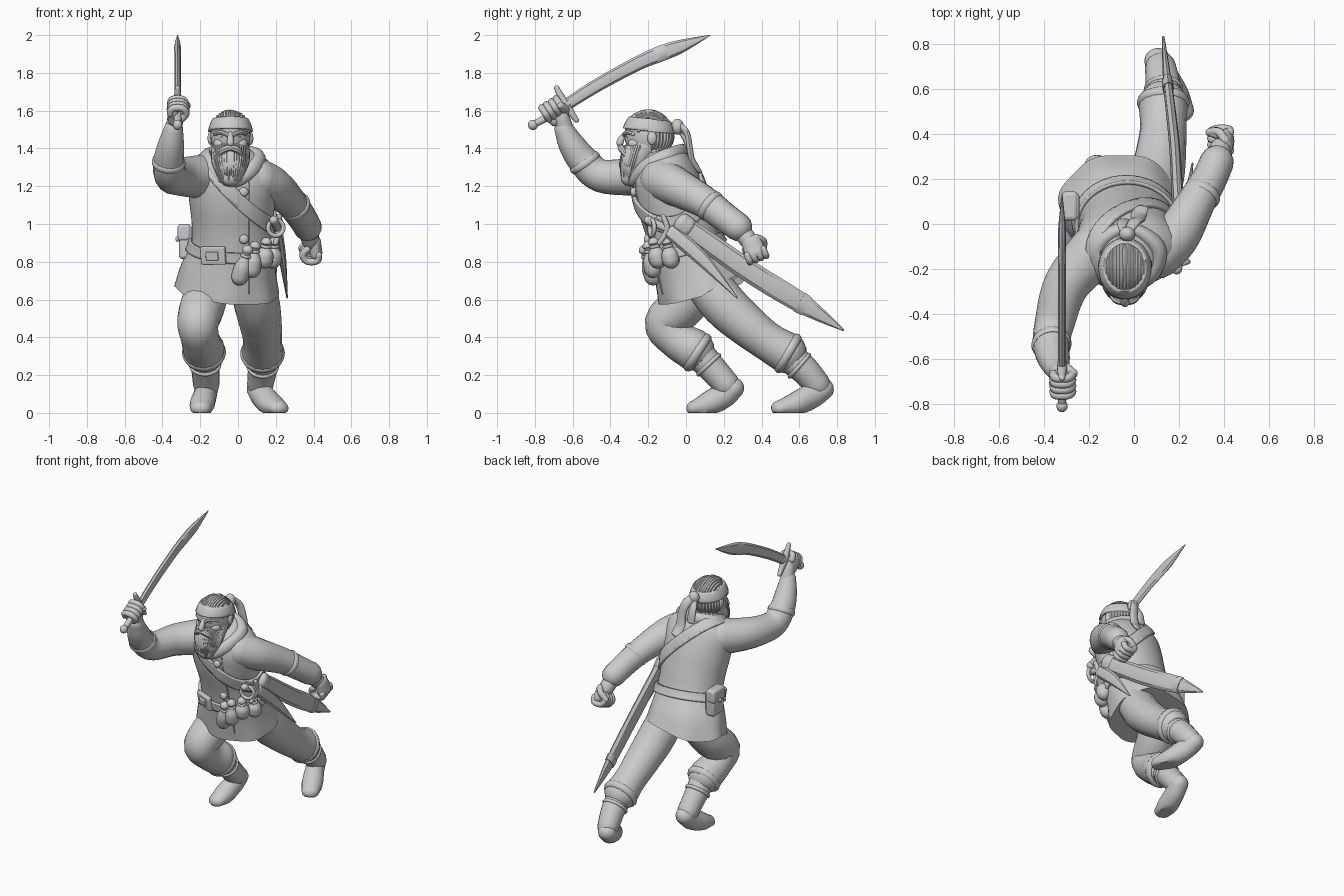
import bpy, bmesh, math, random
from mathutils import Vector as V
from mathutils.bvhtree import BVHTree

random.seed(4)
cube = bpy.data.objects.get("Cube")
if cube:
    bpy.data.objects.remove(cube)

GREY = (0.6, 0.6, 0.6, 1)
clay = bpy.data.materials.new("plain_grey")
clay.use_nodes = True
clay.diffuse_color = GREY
clay.node_tree.nodes["Principled BSDF"].inputs["Base Color"].default_value = GREY
X, Y, Z = V((1, 0, 0)), V((0, 1, 0)), V((0, 0, 1))


def finish(name, bm, sharp=40):
    me = bpy.data.meshes.new(name)
    bm.to_mesh(me)
    bm.free()
    me.materials.append(clay)
    me.polygons.foreach_set("use_smooth", [True] * len(me.polygons))
    me.set_sharp_from_angle(angle=math.radians(sharp))
    ob = bpy.data.objects.new(name, me)
    bpy.context.collection.objects.link(ob)
    return ob


def smooth_path(keys, closed, steps):
    """Catmull-Rom interpolation of equal-length tuples."""
    n, out = len(keys), []
    get = lambda i: keys[i % n] if closed else keys[max(0, min(n - 1, i))]
    for i in range(n if closed else n - 1):
        p = [get(i + k) for k in (-1, 0, 1, 2)]
        for s in range(steps):
            t = s / steps
            out.append([0.5 * (2 * b + (c - a) * t + (2 * a - 5 * b + 4 * c - d) * t * t
                               + (3 * b - a - 3 * c + d) * t ** 3) for a, b, c, d in zip(*p)])
    return out if closed else out + [list(keys[-1])]


def skin(name, rings, closed=False, sharp=40):
    bm = bmesh.new()
    loops = [[bm.verts.new(p) for p in r] for r in rings]
    n = len(loops[0])
    for i in range(len(loops) - (0 if closed else 1)):
        a, b = loops[i], loops[(i + 1) % len(loops)]
        for j in range(n):
            bm.faces.new((a[j], a[(j + 1) % n], b[(j + 1) % n], b[j]))
    if not closed:
        bm.faces.new(loops[0])
        bm.faces.new(loops[-1])
    bmesh.ops.recalc_face_normals(bm, faces=bm.faces)
    return finish(name, bm, sharp)


def tube(name, keys, ref=Z, seg=16, closed=False, steps=5, dome=True, sharp=40):
    """Sweep an ellipse; keys are (x, y, z, half width[, half depth along ref])."""
    keys = [tuple(k) if len(k) == 5 else (*k, k[3]) for k in keys]
    path = smooth_path(keys, closed, steps)
    n, rings = len(path), []
    for i, (x, y, z, a, b) in enumerate(path):
        nxt = path[(i + 1) % n] if closed else path[min(i + 1, n - 1)]
        t = (V(nxt[:3]) - V(path[i - 1 if closed else max(i - 1, 0)][:3])).normalized()
        side = t.cross(ref).normalized()
        up = side.cross(t)
        spots = [(0, 1)]
        if dome and not closed and i in (0, n - 1):
            spots = [(math.sin(q), math.cos(q)) for q in (0, 0.4, 0.8, 1.2, 1.45)]
            if i == 0:
                spots = [(-s, c) for s, c in reversed(spots)]
        for s, c in spots:
            o = V((x, y, z)) + t * s * min(a, b)
            ring = [o + side * a * c * math.cos(q) + up * b * c * math.sin(q)
                    for q in (2 * math.pi * j / seg for j in range(seg))]
            rings.append([V((p.x, p.y, max(p.z, 0))) for p in ring])
    return skin(name, rings, closed, sharp)


def ball(name, centre, size):
    bm = bmesh.new()
    bmesh.ops.create_uvsphere(bm, u_segments=32, v_segments=20, radius=1)
    for v in bm.verts:
        v.co = V(centre) + V([a * b for a, b in zip(v.co, size)])
    return finish(name, bm)


def box(name, centre, size, front=-Y):
    bm = bmesh.new()
    bmesh.ops.create_cube(bm, size=1)
    bmesh.ops.scale(bm, vec=size, verts=bm.verts)
    ob = finish(name, bm)
    ob.location, ob.rotation_euler = centre, (-front).to_track_quat("Y", "Z").to_euler()
    mod = ob.modifiers.new("round", "BEVEL")
    mod.width, mod.segments = min(size) * 0.25, 3
    return ob


def band(name, src, point, normal, half, thick):
    """A strap: the slice of a surface between two planes, thickened outward."""
    bm = bmesh.new()
    bm.from_mesh(src.data)
    n = V(normal).normalized()
    for s in (1, -1):
        bmesh.ops.bisect_plane(bm, geom=bm.verts[:] + bm.edges[:] + bm.faces[:],
                               plane_co=V(point) + n * half * s, plane_no=n * s, clear_outer=True)
    ob = finish(name, bm)
    mod = ob.modifiers.new("thickness", "SOLIDIFY")
    mod.thickness, mod.offset = thick, 1
    return ob


def ring(name, centre, axis, r, fat, wide=None):
    a = V(axis).normalized()
    u = a.orthogonal().normalized()
    w = a.cross(u)
    pts = [V(centre) + (u * math.cos(q) + w * math.sin(q)) * r for q in (k * math.pi / 4 for k in range(8))]
    return tube(name, [(*p, fat, wide or fat) for p in pts], ref=a, seg=10, closed=True)


# Coat: leaning torso with flared skirt (centre x, y, z, half width, half depth, side tilt)
sections = [(-.06, .085, .645, .275, .225, -.1), (-.05, .05, .76, .25, .21, -.1), (-.03, 0, .88, .22, .185, -.05),
            (-.03, -.035, 1.0, .215, .18, 0), (-.03, -.08, 1.14, .23, .18, 0), (-.03, -.115, 1.26, .235, .165, 0),
            (-.03, -.13, 1.34, .18, .13, 0), (-.035, -.14, 1.39, .09, .09, 0)]
rows = []
for cx, cy, cz, rx, ry, tilt in smooth_path(sections, False, 6):
    row, flare = [], max(0, .85 - cz)
    for j in range(48):
        q = j * math.tau / 48
        fold = 1 + flare * .12 * math.sin(7 * q)
        dx, dy = rx * fold * math.cos(q), ry * fold * math.sin(q)
        row.append(V((cx + dx, cy + dy, cz + tilt * dx + .3 * dy + 7 * flare * dx * max(dy, 0))))
    rows.append(row)
coat = skin("coat", rows)
probe = bmesh.new()
probe.from_mesh(coat.data)
tree = BVHTree.FromBMesh(probe)
probe.free()
on_chest = lambda x, z: tree.ray_cast(V((x, -1, z)), Y)[:2]
band("belt", coat, (-.03, 0, .875), (.05, -.3, 1), .029, .018)
band("shoulder_strap", coat, (-.03, -.1, 1.215), (.73, -.22, .68), .035, .016)
for k, z in enumerate((1.17, .92)):
    p, n = on_chest(.03, z)
    ball(f"button_{k}", p + n * .006, (.025, .018, .025))
tube("coat_front_edge", [(*on_chest(.06, z)[0], .004) for z in (1.22, 1.1, .95, .8, .63)], ref=X, seg=8)
tube("collar", [(-.035, -.02, 1.38, .03, .045), (-.16, -.1, 1.35, .04, .05), (-.14, -.22, 1.29, .035, .045),
                (-.035, -.28, 1.22, .03, .03), (.08, -.22, 1.29, .035, .045), (.1, -.1, 1.35, .04, .05)], closed=True)
p, n = on_chest(-.125, .835)
box("buckle_frame", p + n * .014, (.14, .03, .095), n)
box("buckle_plate", p + n * .03, (.07, .02, .045), n)

# Head and face
C, R = V((-.04, -.2, 1.47)), V((.106, .126, .128))
on_head = lambda az, el: C + V((R.x * math.sin(az) * math.cos(el), -R.y * math.cos(az) * math.cos(el),
                                R.z * math.sin(el))) * 1.01
head = ball("head", C, R)
tube("neck", [(-.035, -.14, 1.3, .09), (-.04, -.18, 1.42, .08)], ref=Y)
band("headband", head, (-.04, -.2, 1.52), (0, .12, 1), .03, .014)
tube("nose", [(-.04, -.32, 1.48, .012), (-.04, -.342, 1.45, .018), (-.04, -.35, 1.43, .02)], ref=Y, seg=10)
for s, side in ((1, "left"), (-1, "right")):
    tube(f"{side}_brow", [(-.04 + s * a, b, c, .012) for a, b, c in ((.015, -.326, 1.472), (.05, -.312, 1.486), (.08, -.28, 1.478))], seg=8)
    ball(f"{side}_eye", (-.04 + s * .04, -.305, 1.462), (.014, .012, .007))
    ball(f"{side}_cheek", (-.04 + s * .055, -.272, 1.425), (.035, .035, .03))
    ball(f"{side}_ear", (-.04 + s * .106, -.18, 1.455), (.015, .025, .036))
    tube(f"{side}_moustache", [(-.04 + s * a, b, c, r) for a, b, c, r in
                               ((.004, -.345, 1.405, .018), (.04, -.335, 1.39, .018), (.065, -.31, 1.35, .008))], seg=8)
tube("beard", [(-.04, -.22, 1.41, .1, .085), (-.04, -.26, 1.35, .097, .087), (-.04, -.285, 1.28, .082, .073),
               (-.04, -.3, 1.245, .055, .045)], ref=Y)
for k in range(21):
    q = -1.5 + k * 3 / 20
    s, c = math.sin(q), math.cos(q)
    tube(f"beard_lock_{k}", [(-.04 + s * .09, -.24 - c * .08, 1.41, .01), (-.04 + s * .09, -.265 - c * .078, 1.33, .011),
                             (-.04 + s * .055, -.295 - c * .045, random.uniform(1.22, 1.27), .004)], ref=Y, seg=6, steps=4)
for k in range(15):
    u = -.9 + k * 1.8 / 14
    w = math.sqrt(1 - u * u)
    arc = [a + random.uniform(-.1, .1) for a in (.5, 1.1, 1.7, 2.3, 2.8)]
    tube(f"hair_lock_{k}", [(*(C + V((R.x * u, -R.y * w * math.cos(a), R.z * w * math.sin(a)))), .0095) for a in arc],
         ref=X, seg=6, steps=3)
for k in range(17):
    q = 1.8 + k * .17
    tube(f"nape_lock_{k}", [(*on_head(q, e), r) for e, r in ((.2, .011), (-.2, .013), (-.6, .007))], ref=V((.3, 1, 0)), seg=6, steps=3)
ball("headband_knot", (-.03, -.045, 1.515), (.036, .033, .042))
tube("headband_tail", [(-.03, -.04, 1.52, .025, .018), (.0, .005, 1.48, .03, .016), (.02, .02, 1.4, .03, .016),
                       (.02, .035, 1.33, .035, .016), (.03, .07, 1.28, .035, .012)], ref=Y)
tube("headband_short_tail", [(-.04, -.04, 1.51, .02, .014), (-.05, 0, 1.44, .026, .014), (-.045, .015, 1.37, .028, .01)], ref=Y)

# Arms with sleeve cuffs
tube("left_arm", [(.1, -.13, 1.235, .115), (.19, -.05, 1.195, .104), (.278, .1, 1.115, .085), (.335, .2, 1.04, .078),
                  (.368, .275, .985, .076)])
tube("left_wrist", [(.36, .26, 1.0, .052), (.385, .335, .91, .048)])
ring("left_cuff", (.3, .13, 1.095), (.05, .11, -.08), .073, .014, .02)
tube("right_arm", [(-.17, -.12, 1.25, .12), (-.3, -.27, 1.25, .102), (-.355, -.45, 1.255, .088),
                   (-.367, -.54, 1.33, .082), (-.355, -.605, 1.42, .07), (-.342, -.645, 1.5, .052)], ref=X)
tube("right_wrist", [(-.345, -.63, 1.47, .046), (-.33, -.66, 1.57, .042)], ref=X)
ring("right_cuff", (-.367, -.535, 1.325), (.01, -.06, .09), .077, .013, .02)


def fist(side, c, d, k, b):
    c, d, k, b = V(c), V(d).normalized(), V(k).normalized(), V(b)
    tube(f"{side}_palm", [(*(c - d * .04 + b * .018), .052, .034), (*(c + d * .025 + b * .024), .06, .034)], ref=b)
    for i in range(4):
        o = c + k * (i - 1.5) * .03
        tube(f"{side}_finger_{i}", [(*(o + b * u + d * w), .019) for u, w in
                                    ((.038, .02), (.028, .053), (-.024, .055), (-.045, .02), (-.022, -.012))], ref=k, seg=10)
    tube(f"{side}_thumb", [(*(c + k * u + b * w + d * h), .02) for u, w, h in
                           ((.03, .02, -.05), (.06, -.01, -.02), (.045, -.05, .015))], ref=d, seg=10)


fist("left", (.388, .36, .87), (.03, .35, -.9), (0, .93, .36), X)
fist("right", (-.32, -.695, 1.59), (0, -.53, .85), (0, .85, .53), -X)

# Raised curved sword
tube("sword_grip", [(-.32, -.8, 1.53, .018), (-.32, -.7, 1.585, .022), (-.32, -.62, 1.64, .02)], ref=X)
ball("sword_pommel", (-.32, -.81, 1.525), (.025, .027, .027))
tube("sword_guard", [(-.32, -.685, 1.72, .014), (-.32, -.64, 1.635, .022), (-.32, -.58, 1.55, .014)], ref=X)
blade = [(-.62, 1.64, .032), (-.46, 1.74, .035), (-.25, 1.853, .038), (-.12, 1.907, .042), (-.02, 1.943, .034), (.13, 2.0, .002)]
tube("sword_blade", [(-.32, y, z, w, .017 if w > .01 else .002) for y, z, w in blade], ref=X, seg=8, dome=False, sharp=35)

# Scabbard, dagger and belt gear
tube("scabbard", [(.205, -.02, 1.0, .05, .025), (.195, .1, .915, .055, .026), (.18, .35, .74, .058, .024),
                  (.15, .62, .575, .052, .02), (.13, .83, .44, .006, .006)], ref=X, seg=8, sharp=30)
tube("scabbard_tip_cap", [(.152, .6, .588, .058, .026), (.148, .64, .562, .054, .024)], ref=X, seg=8, dome=False)
tube("scabbard_mouth", [(.207, -.025, 1.005, .055, .032), (.203, .01, .98, .055, .032)], ref=X, seg=12)
tube("dagger_sheath", [(.215, -.08, .96, .04, .022), (.235, .08, .82, .038, .02), (.26, .27, .61, .004, .004)], ref=X, seg=8, sharp=30)
tube("dagger_grip", [(.21, -.09, .97, .02), (.19, -.2, 1.02, .024)])
tube("dagger_guard", [(.22, -.12, 1.04, .013), (.215, -.1, .97, .016), (.2, -.14, .9, .013)], ref=X)
ring("strap_ring", (.2, -.18, .98), (.3, -1, 0), .042, .012)
pouches = [((.05, -.22, .86), (.01, -.175, .72)), ((.09, -.2, .88), (.075, -.175, .76)),
           ((.15, -.17, .9), (.14, -.15, .81)), ((.19, -.1, .9), (.185, -.08, .81))]
for k, (a, b) in enumerate(pouches):
    a, b = V(a), V(b)
    tube(f"pouch_{k}", [(*a, .03), (*a.lerp(b, .2), .02), (*a.lerp(b, .6), .043), (*b, .046)], ref=Y)
    ring(f"pouch_cord_{k}", a.lerp(b, .2), b - a, .021, .008)
box("side_pouch", (-.278, .08, .905), (.07, .12, .18))
box("side_pouch_flap", (-.285, .08, .955), (.07, .13, .09))
ball("side_pouch_stud", (-.32, .08, .92), (.012, .014, .014))

# Breeches, cuffs and boots
tube("left_breeches", [(.07, .09, .72, .12), (.1, .2, .575, .122), (.12, .32, .465, .112), (.13, .43, .38, .103), (.13, .53, .32, .11)], ref=X)
tube("right_breeches", [(-.14, .09, .7, .11), (-.185, -.01, .575, .12), (-.212, -.11, .475, .11), (-.2, -.05, .39, .102),
                        (-.182, .04, .335, .112)], ref=X)
ring("left_breeches_cuff", (.13, .54, .315), (0, .85, -.5), .09, .028)
ring("right_breeches_cuff", (-.18, .06, .32), (.02, .85, -.55), .088, .028)
tube("left_boot", [(.133, .53, .31, .085), (.13, .62, .235, .078), (.118, .695, .15, .07)], ref=X)
tube("right_boot", [(-.178, .06, .32, .085), (-.173, .14, .235, .075), (-.168, .215, .15, .07)], ref=X)
ring("left_boot_top", (.131, .6, .25), (-.02, .8, -.7), .076, .012)
ring("right_boot_top", (-.174, .12, .255), (.02, .7, -.75), .074, .012)
tube("left_foot", [(.105, .725, .125, .06, .058), (.13, .665, .09, .062, .068), (.175, .575, .045, .068, .062), (.215, .495, .025, .055, .042)])
tube("right_foot", [(-.165, .25, .13, .06, .058), (-.175, .195, .09, .062, .068), (-.19, .11, .045, .066, .062), (-.198, .045, .025, .055, .042)])
